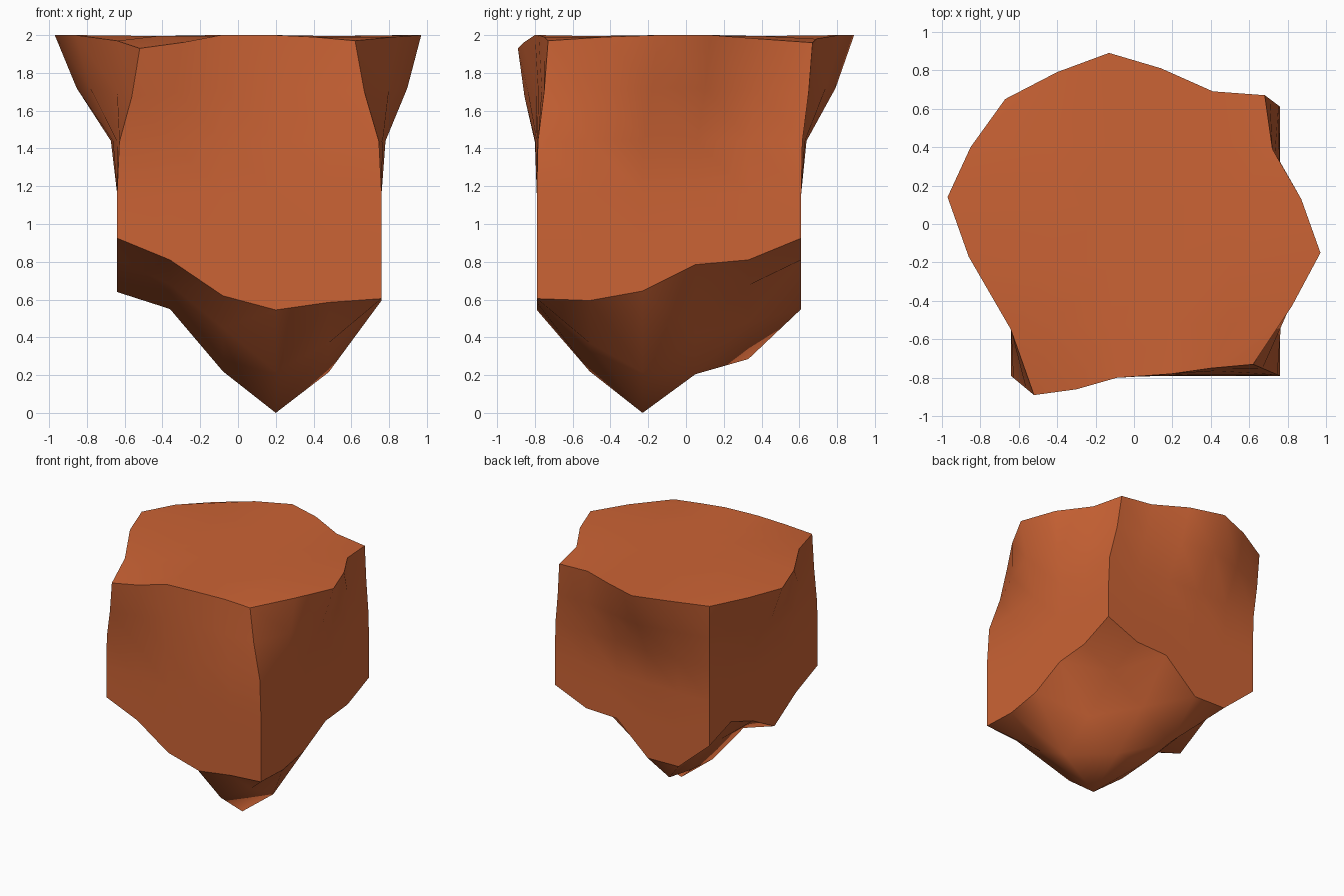
import bpy, bmesh

if "Cube" in bpy.data.objects:
    bpy.data.objects.remove(bpy.data.objects["Cube"])

N, STEP = 5, 0.28
X0, Y0 = -0.64, -0.79

# Underside heights, rows from front to back, columns from left to right
UNDER = [
    (0.925, 0.81, 0.62, 0.545, 0.585, 0.605),
    (0.81, 0.68, 0.45, 0.22, 0.37, 0.595),
    (0.64, 0.55, 0.22, 0.00, 0.215, 0.645),
    (0.79, 0.57, 0.24, 0.205, 0.42, 0.785),
    (0.89, 0.57, 0.285, 0.48, 0.675, 0.81),
    (0.80, 0.555, 0.55, 0.80, 0.81, 0.925),
]

# Top rim, counter-clockwise from the front left corner
RIM = [
    (-0.52, -0.89, 1.93), (-0.30, -0.86, 1.96), (-0.09, -0.80, 2), (0.19, -0.78, 2), (0.40, -0.75, 1.99),
    (0.62, -0.73, 1.97), (0.82, -0.43, 1.99), (0.97, -0.15, 2), (0.87, 0.13, 2), (0.72, 0.39, 1.98),
    (0.68, 0.67, 1.96), (0.41, 0.69, 1.98), (0.14, 0.81, 2), (-0.13, 0.89, 2), (-0.40, 0.79, 1.99),
    (-0.67, 0.65, 1.965), (-0.85, 0.40, 1.99), (-0.97, 0.14, 2), (-0.86, -0.17, 2), (-0.64, -0.55, 1.97),
]
FALLOFF = {5: 1.0, 4: 0.65, 3: 0.1}


def rim_index(i, j):
    if j == 0:
        return i
    if i == N:
        return N + j
    if j == N:
        return 2 * N + (N - i)
    if i == 0:
        return 3 * N + (N - j)
    return None


# Gridded cube
bm = bmesh.new()
bmesh.ops.create_cube(bm, size=1)
bmesh.ops.subdivide_edges(bm, edges=bm.edges[:], cuts=N - 1, use_grid_fill=True)
bm.normal_update()

# Smooth inside each side, sharp along the cube edges
for f in bm.faces:
    f.smooth = True
for e in bm.edges:
    e.smooth = e.link_faces[0].normal.dot(e.link_faces[1].normal) > 0.5

# Shape the rock: jagged underside, straight walls, flared top
for v in bm.verts:
    i, j, k = (round((c + 0.5) * N) for c in v.co)
    x, y, z = X0 + STEP * i, Y0 + STEP * j, 0.6 + STEP * k
    if k == 0:
        z = UNDER[j][i]
    elif k == 1:
        z = (1.16 + UNDER[j][i]) / 2
    r = rim_index(i, j)
    if r is not None and k in FALLOFF:
        w = FALLOFF[k]
        rx, ry, rz = RIM[r]
        x += w * (rx - x if k == N else rx - (X0 + STEP * i))
        y += w * (ry - (Y0 + STEP * j))
        z += w * (rz - 2)
    elif k == N:
        # Inner top points spread out with the rim
        x, y, z = x * 1.1 - 0.03, y * 1.1 + 0.04, 1.995
    v.co = (x, y, z)

mesh = bpy.data.meshes.new("rock")
bm.to_mesh(mesh)
bm.free()
rock = bpy.data.objects.new("rock", mesh)
bpy.context.collection.objects.link(rock)

mat = bpy.data.materials.new("orange_stone")
mat.diffuse_color = (0.6, 0.125, 0.035, 1)
mat.use_nodes = True
mat.node_tree.nodes["Principled BSDF"].inputs["Base Color"].default_value = mat.diffuse_color
mesh.materials.append(mat)
